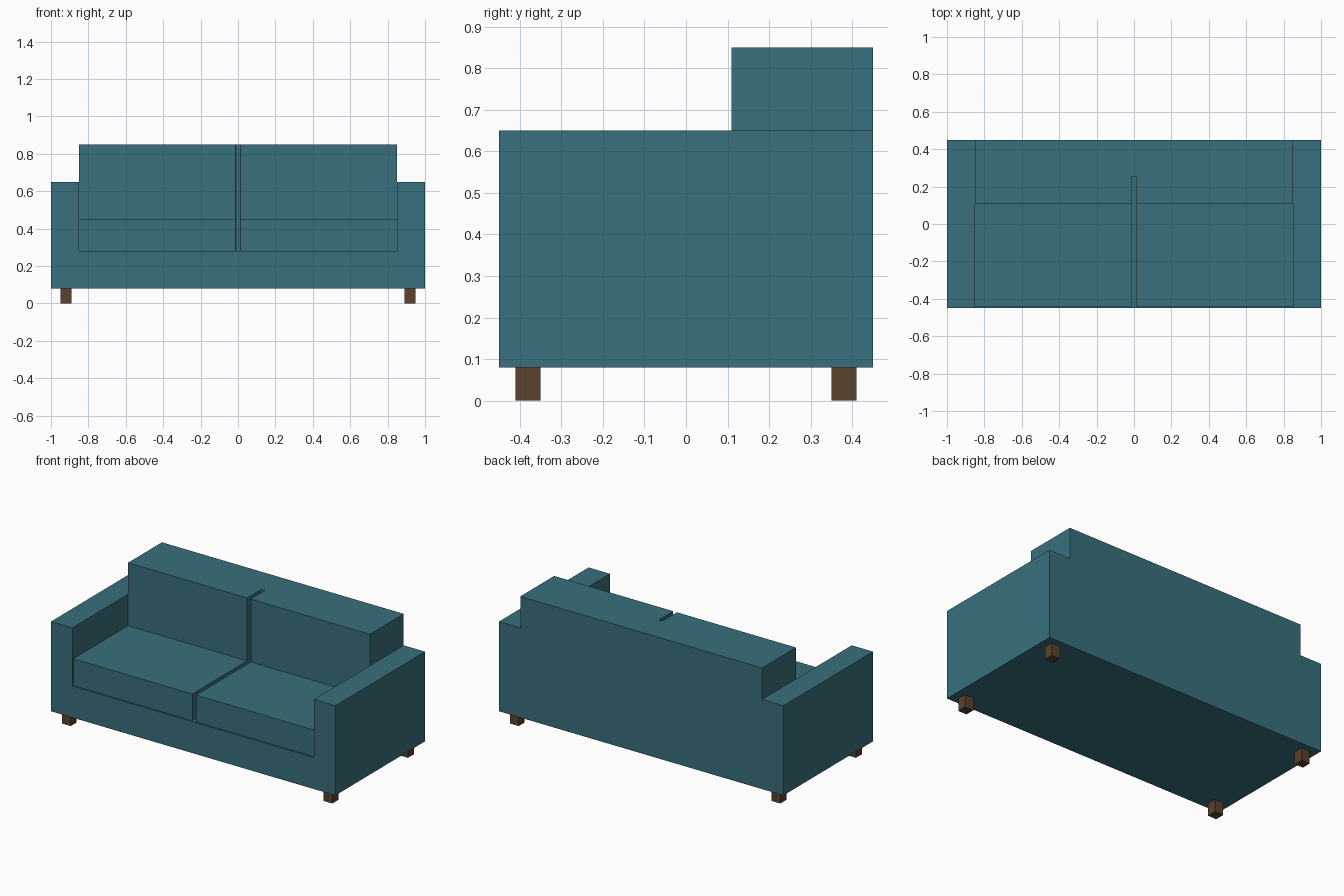
import bpy
import bmesh
from mathutils import Vector

cube = bpy.data.objects.get("Cube")
if cube:
    bpy.data.objects.remove(cube, do_unlink=True)


def material(name, rgb):
    mat = bpy.data.materials.new(name)
    mat.use_nodes = True
    colour = (*rgb, 1)
    mat.diffuse_color = colour
    mat.node_tree.nodes["Principled BSDF"].inputs["Base Color"].default_value = colour
    return mat


teal = material("teal fabric", (0.04, 0.16, 0.2))
wood = material("dark wood", (0.1, 0.055, 0.027))


def prism(name, outline, extrusion, mat):
    """Extrude a flat outline of 3D points into a solid."""
    bm = bmesh.new()
    face = bm.faces.new([bm.verts.new(p) for p in outline])
    swept = bmesh.ops.extrude_face_region(bm, geom=[face])["geom"]
    moved = [v for v in swept if isinstance(v, bmesh.types.BMVert)]
    bmesh.ops.translate(bm, verts=moved, vec=Vector(extrusion))
    bmesh.ops.recalc_face_normals(bm, faces=bm.faces)
    mesh = bpy.data.meshes.new(name)
    bm.to_mesh(mesh)
    bm.free()
    mesh.materials.append(mat)
    obj = bpy.data.objects.new(name, mesh)
    bpy.context.collection.objects.link(obj)
    return obj


def box(name, x, y, z, mat):
    outline = [(x[0], y[0], z[0]), (x[1], y[0], z[0]),
               (x[1], y[1], z[0]), (x[0], y[1], z[0])]
    return prism(name, outline, (0, 0, z[1] - z[0]), mat)


# Base and arms: one U-shaped profile swept front to back
half = [(1, 0.08), (1, 0.65), (0.85, 0.65), (0.85, 0.28)]
profile = half + [(-x, z) for x, z in reversed(half)]
prism("base_and_arms", [(x, -0.45, z) for x, z in profile], (0, 0.9, 0), teal)

# Seat and backrest: one stepped profile swept sideways
steps = [(-0.44, 0.28), (0.45, 0.28), (0.45, 0.85),
         (0.11, 0.85), (0.11, 0.45), (-0.44, 0.45)]
cushions = prism("seat_and_back_cushions",
                 [(-0.85, y, z) for y, z in steps], (1.7, 0, 0), teal)

# Gap between the left and right cushions
slot = box("cushion_gap_cutter", (-0.013, 0.013), (-0.6, 0.255), (0.2, 1), teal)
slot.hide_render = True
bevel = slot.modifiers.new("rounded end", "BEVEL")
bevel.width, bevel.segments = 0.008, 3
cut = cushions.modifiers.new("cushion gap", "BOOLEAN")
cut.operation, cut.solver, cut.object = "DIFFERENCE", "EXACT", slot
bpy.context.view_layer.objects.active = cushions
bpy.ops.object.modifier_apply(modifier=cut.name)
bpy.data.objects.remove(slot, do_unlink=True)

# Legs
for side, x in (("left", 0.92), ("right", -0.92)):
    for end, y in (("front", -0.38), ("back", 0.38)):
        box(f"{end}_{side}_leg", (x - 0.03, x + 0.03),
            (y - 0.03, y + 0.03), (0, 0.08), wood)
